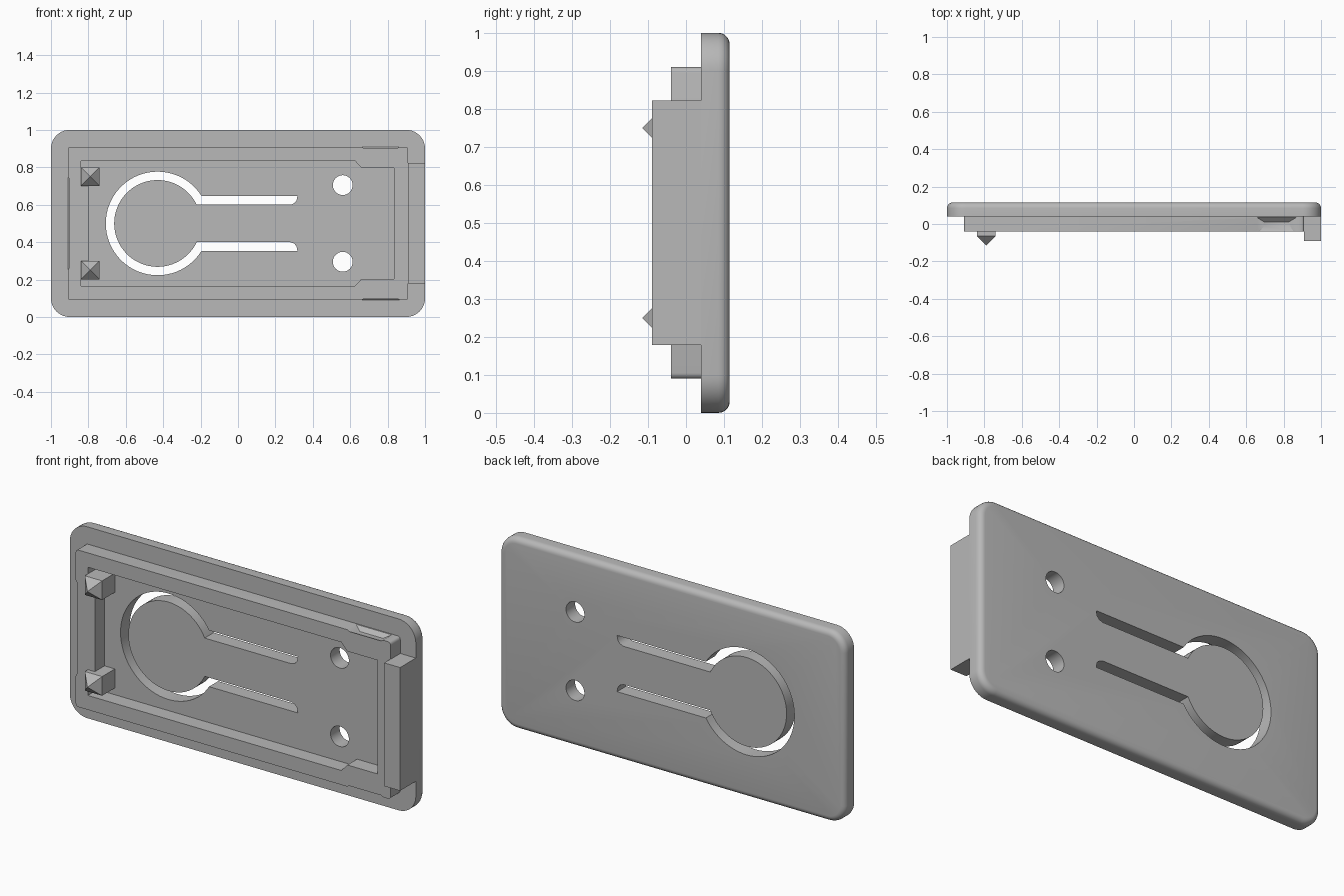
import bpy, bmesh
from math import sin, cos, pi, asin, radians
from mathutils import Vector

cube = bpy.data.objects.get("Cube")
if cube:
    bpy.data.objects.remove(cube, do_unlink=True)

grey = bpy.data.materials.new("matte grey")
grey.use_nodes = True
colour = (0.48, 0.48, 0.48, 1)
grey.diffuse_color = colour
grey.node_tree.nodes["Principled BSDF"].inputs["Base Color"].default_value = colour

FRONT, BACK, RIM = 0.04, 0.115, -0.04


def loft(name, loop_a, loop_b, edit=None):
    """Closed solid between two matching 3D loops."""
    bm = bmesh.new()
    a = [bm.verts.new(p) for p in loop_a]
    b = [bm.verts.new(p) for p in loop_b]
    bm.faces.new(a)
    bm.faces.new(b[::-1])
    for i in range(len(a)):
        j = (i + 1) % len(a)
        bm.faces.new((a[j], a[i], b[i], b[j]))
    bmesh.ops.recalc_face_normals(bm, faces=bm.faces)
    if edit:
        edit(bm)
    mesh = bpy.data.meshes.new(name)
    bm.to_mesh(mesh)
    bm.free()
    obj = bpy.data.objects.new(name, mesh)
    bpy.context.collection.objects.link(obj)
    mesh.materials.append(grey)
    return obj


def prism(name, outline, y0, y1, edit=None):
    return loft(name, [(x, y0, z) for x, z in outline],
                [(x, y1, z) for x, z in outline], edit)


def arc(cx, cz, r, a0, a1, n):
    return [(cx + r * cos(a0 + (a1 - a0) * i / n),
             cz + r * sin(a0 + (a1 - a0) * i / n)) for i in range(n + 1)]


def box(x0, x1, z0, z1):
    return [(x0, z0), (x1, z0), (x1, z1), (x0, z1)]


def rounded(x0, x1, z0, z1, r, n):
    pts = []
    for k, (x, z) in enumerate(box(x0 + r, x1 - r, z0 + r, z1 - r)):
        pts += arc(x, z, r, pi + k * pi / 2, pi * 1.5 + k * pi / 2, n)
    return pts


def cut(target, cutters):
    bpy.context.view_layer.objects.active = target
    for c in cutters:
        mod = target.modifiers.new("cut", "BOOLEAN")
        mod.operation, mod.solver, mod.object = "DIFFERENCE", "EXACT", c
        bpy.ops.object.modifier_apply(modifier=mod.name)
        bpy.data.objects.remove(c, do_unlink=True)


def mirror_z(pts):
    return [(x, 1 - z) for x, z in reversed(pts)]


# Plate with a rounded back edge
def round_back(bm):
    edges = [e for e in bm.edges if all(v.co.y > BACK - 0.001 for v in e.verts)]
    bmesh.ops.bevel(bm, geom=edges, offset=0.03, segments=5, profile=0.5,
                    affect="EDGES")


plate = prism("plate", rounded(-1, 1, 0, 1, 0.1, 10), FRONT, BACK, round_back)

# Keyhole slot around the spring tongue
cx, half_out, half_in, r_out, r_in = -0.43, 0.147, 0.1, 0.277, 0.232
t_out, t_in = asin(half_out / r_out), asin(half_in / r_in)
tip = [(0.28, 0.6), (0.3, 0.607), (0.313, 0.622), (0.318, 0.647)]
slot = (tip + arc(cx, 0.5, r_out, t_out, 2 * pi - t_out, 56) + mirror_z(tip)
        + arc(cx, 0.5, r_in, 2 * pi - t_in, t_in, 56))
cutters = [prism("slot_cutter", slot, -0.1, 0.2)]

# Screw holes
for z in (0.295, 0.705):
    cutters.append(prism("hole_cutter", arc(0.56, z, 0.053, 0, 2 * pi * 31 / 32, 31),
                         -0.1, 0.2))
cut(plate, cutters)

# Raised rim and its stepped cavity
rim = prism("rim", rounded(-0.91, 0.91, 0.09, 0.91, 0.015, 3), RIM, FRONT + 0.005)
lower = [(-0.8, 0.3), (-0.84, 0.3), (-0.84, 0.165), (0.625, 0.165),
         (0.66, 0.203), (0.835, 0.203)]
cutters = [prism("cavity_cutter", lower + mirror_z(lower), -0.1, 0.1)]


# Sloped latch dents in the top, bottom and left of the rim
def dent(place, u0, u1):
    def loop(a, b, y0, y1, depth):
        return [place(u, y, depth) for u, y in
                ((a, y0), (b, y0), (b, y1), (a, y1))]
    return loft("dent_cutter", loop(u0 - 0.01, u1 + 0.01, -0.066, 0.039, -0.005),
                loop(u0 + 0.035, u1 - 0.035, -0.01, 0.012, 0.02))


cutters.append(dent(lambda u, y, d: (u, y, 0.91 - d), 0.66, 0.865))
cutters.append(dent(lambda u, y, d: (u, y, 0.09 + d), 0.66, 0.865))
cutters.append(dent(lambda u, y, d: (-0.91 + d, y, u), 0.25, 0.75))
cut(rim, cutters)

# Side tab flush with the plate end
prism("side_tab", box(0.908, 1, 0.178, 0.822), -0.09, FRONT + 0.02)


# Pegs with pyramid points
def point(bm):
    face = min(bm.faces, key=lambda f: f.calc_center_median().y)
    centre = bmesh.ops.poke(bm, faces=[face])["verts"][0]
    centre.co += Vector((0, -0.05, 0))


for name, z in (("lower_peg", 0.25), ("upper_peg", 0.75)):
    prism(name, box(-0.84, -0.74, z - 0.05, z + 0.05), -0.065, FRONT + 0.005, point)

# Smooth the rounded surfaces, keep sharp edges
for obj in (plate, rim):
    bpy.ops.object.select_all(action="DESELECT")
    obj.select_set(True)
    bpy.context.view_layer.objects.active = obj
    bpy.ops.object.shade_smooth_by_angle(angle=radians(32))
